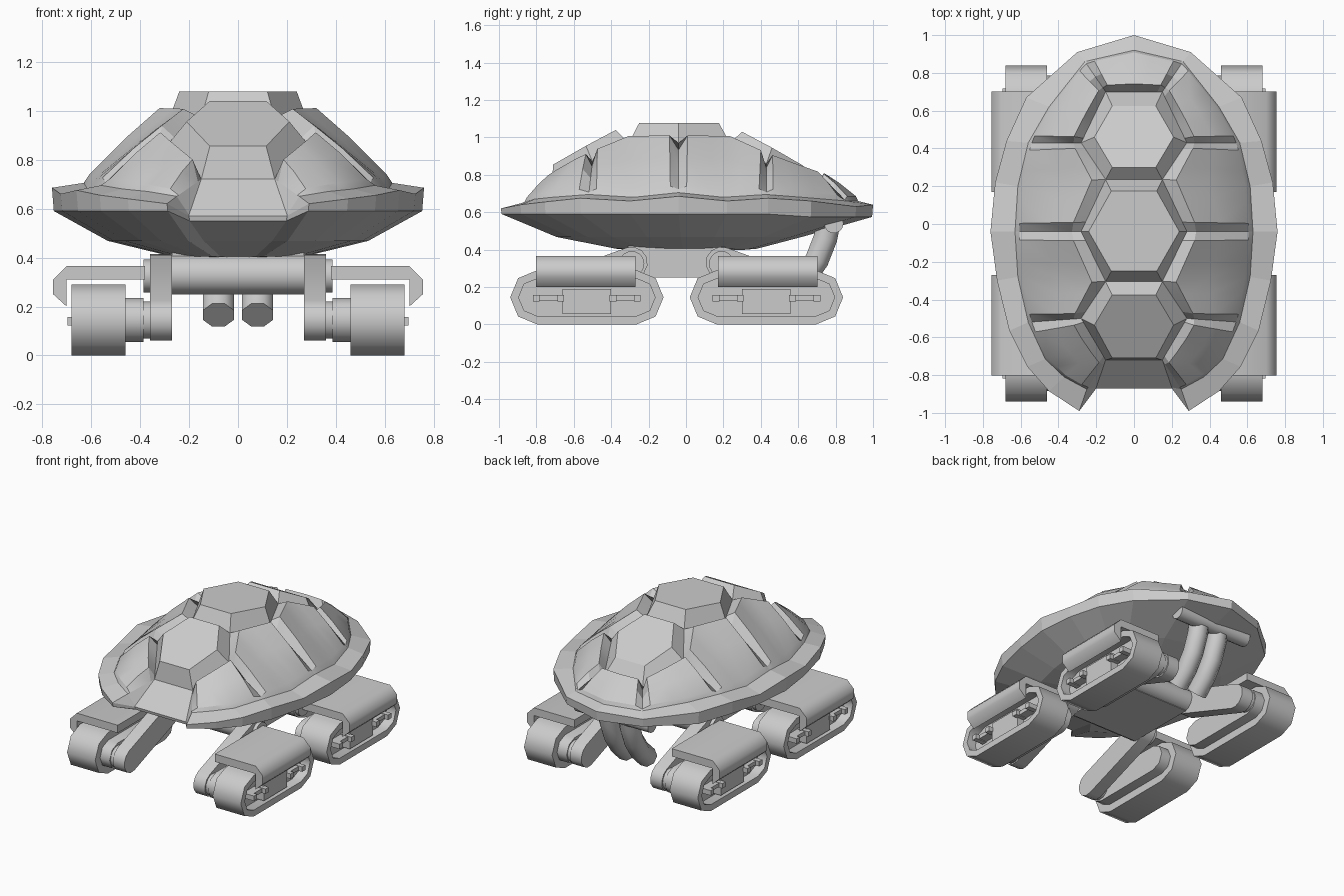
import bpy, bmesh, math
from mathutils import Vector as V

if "Cube" in bpy.data.objects:
    bpy.data.objects.remove(bpy.data.objects["Cube"])


def make(name, verts, faces, mirror=False, smooth=None):
    me = bpy.data.meshes.new(name)
    me.from_pydata([tuple(v) for v in verts], [], faces)
    bm = bmesh.new()
    bm.from_mesh(me)
    bmesh.ops.remove_doubles(bm, verts=bm.verts, dist=0.0005)
    bmesh.ops.recalc_face_normals(bm, faces=bm.faces)
    bm.to_mesh(me)
    bm.free()
    ob = bpy.data.objects.new(name, me)
    bpy.context.collection.objects.link(ob)
    if mirror:
        ob.modifiers.new("mirror", 'MIRROR').merge_threshold = 0.0005
    if smooth:
        bpy.ops.object.select_all(action='DESELECT')
        ob.select_set(True)
        bpy.context.view_layer.objects.active = ob
        bpy.ops.object.shade_smooth_by_angle(angle=math.radians(smooth))
    return ob


def loft(name, rings, caps=True, closed=True, **kw):
    """Join equal-length rings of points with quads."""
    n, verts = len(rings[0]), [p for r in rings for p in r]
    faces = [(k * n + i, k * n + (i + 1) % n, (k + 1) * n + (i + 1) % n, (k + 1) * n + i)
             for k in range(len(rings) - 1) for i in range(n if closed else n - 1)]
    if caps:
        faces += [tuple(range(n)), tuple(range(len(verts) - n, len(verts)))]
    return make(name, verts, faces, **kw)


def along_x(name, prof, x0, x1, **kw):
    return loft(name, [[(x, y, z) for y, z in prof] for x in (x0, x1)], **kw)


def capsule(a, b, r, seg=4):
    """Stadium outline around two (y, z) centres."""
    t = math.atan2(b[1] - a[1], b[0] - a[0])
    return [(c[0] + r * math.cos(start + math.pi * i / seg), c[1] + r * math.sin(start + math.pi * i / seg))
            for c, start in ((b, t - math.pi / 2), (a, t + math.pi / 2)) for i in range(seg + 1)]


def circle(y, z, r, n=20):
    return [(y + r * math.cos(2 * math.pi * i / n), z + r * math.sin(2 * math.pi * i / n)) for i in range(n)]


def rect(y0, y1, z0, z1):
    return [(y0, z0), (y1, z0), (y1, z1), (y0, z1)]


# Shell outline from front centre to back centre: outer edge and foot of the dome
outer = [(0, -.87, .57), (.2, -.87, .57), (.29, -.99, .62), (.45, -.885, .64), (.565, -.755, .655),
         (.66, -.565, .675), (.725, -.3, .66), (.76, -.04, .685), (.735, .22, .66), (.675, .44, .675),
         (.57, .67, .66), (.3, .91, .63), (0, 1, .64)]
inner = [(0, -.865, .575), (.2, -.865, .575), (.25, -.875, .65), (.37, -.81, .67), (.47, -.715, .68),
         (.56, -.52, .695), (.615, -.28, .68), (.63, -.04, .705), (.615, .2, .68), (.56, .43, .695),
         (.45, .62, .68), (.26, .86, .66), (0, .92, .66)]
# Corners of the central hexagon plates (groove bottoms)
spine = [(.15, -.72, .72), (.28, -.5, .87), (.15, -.305, .97), (.28, -.04, .97),
         (.15, .235, .97), (.28, .43, .86), (.15, .7, .74)]

# Rim and hull underneath
bottom = [(x * .99, y * .995, .55 if i < 2 else .59 - .015 * (y > .6)) for i, (x, y, z) in enumerate(outer)]
loft("shell_rim_and_hull", [inner, outer, bottom,
                            [(x * .7, y * (.62 if y > .6 else .7), .468) for x, y, z in outer],
                            [(x * .36, y * .38, .405) for x, y, z in outer],
                            [(0, y * .3, .398) for x, y, z in outer]],
     caps=False, closed=False, mirror=True)


def sample(chain, u):
    t = u * (len(chain) - 1)
    i = min(int(t), len(chain) - 2)
    return V(chain[i]).lerp(V(chain[i + 1]), t - i)


def plate(name, top, bot, mirror=True):
    """Raised shell plate between two chains, sinking into grooves at its edges."""
    us = (0, .09, 1 / 3, .5, 2 / 3, .91, 1)
    rows = []
    for v, d in ((0, 0), (.14, .078), (.5, .057), (.93, .02), (1, 0)):
        row = []
        for u in us:
            p = sample(top, u).lerp(sample(bot, u), v)
            if 0 < u < 1:
                p += V((p.x * .5, p.y * .2, 1)) * d
            row.append(p)
        rows.append(row)
    return loft(name, rows, caps=False, closed=False, mirror=mirror, smooth=25)


plate("side_plate_1", spine[0:2], inner[2:6])
plate("side_plate_2", spine[1:4], inner[5:8])
plate("side_plate_3", spine[3:6], inner[7:10])
plate("side_plate_4", spine[5:7], inner[9:12])
flip = lambda p: (-p[0], p[1], p[2])
plate("rear_plate", [flip(spine[6]), spine[6]], [flip(inner[11]), inner[12], inner[11]], mirror=False)
make("front_plate", [(0, -.72, .72), spine[0], inner[1], inner[0], inner[2]],
     [(0, 1, 2, 3), (1, 4, 2)], mirror=True)


# Hexagon plates along the spine
def hexagon(name, base, top):
    ring = lambda r: r + [flip(p) for p in reversed(r)]
    loft(name, [ring(top), ring(base)])


hexagon("front_hexagon", spine[0:3], [(.115, -.71, .855), (.21, -.535, .955), (.115, -.375, 1.04)])
hexagon("middle_hexagon", spine[2:5], [(.12, -.25, 1.078), (.24, -.04, 1.078), (.12, .175, 1.078)])
hexagon("rear_hexagon", spine[4:7], [(.115, .3, 1.03), (.21, .46, .945), (.115, .625, .85)])

# Belly block
along_x("belly", rect(-.31, .21, .25, .42), -.27, .27)

# Four running units, front (s=-1) and rear (s=1), mirrored left to right
for s, tag in ((-1, "front"), (1, "rear")):
    Y = lambda y: -.05 + s * y
    c0, c1 = (Y(.48) - .265, .145), (Y(.48) + .265, .145)
    along_x(tag + "_axle_housing", circle(Y(.24), .33, .08), -.27, .27, smooth=40)
    along_x(tag + "_axle", circle(Y(.24), .325, .067), -.385, .385, smooth=40)
    along_x(tag + "_arm", capsule((Y(.24), .33), (Y(.75), .145), .085, 6), .27, .36, mirror=True, smooth=35)
    along_x(tag + "_arm_pin", circle(Y(.75), .145, .075, 16), .35, .42, mirror=True, smooth=40)
    along_x(tag + "_inner_frame", capsule(c0, c1, .09), .385, .47, mirror=True, smooth=50)
    # Track belt with a recessed face
    big, small = capsule(c0, c1, .145), capsule(c0, c1, .1)
    at = lambda p, x: [(x, y, z) for y, z in p]
    loft(tag + "_track", [at(big, .46), at(big, .68), at(small, .68), at(small, .61)], mirror=True, smooth=50)
    along_x(tag + "_track_block", rect(Y(.48) - .13, Y(.48) + .13, .055, .19), .6, .665, mirror=True)
    for e in (-1, 1):
        yc = Y(.48) + e * .2
        along_x(tag + "_track_bar", rect(yc - .08, yc + .08, .128, .155), .6, .67, mirror=True)
        for d in (-.06, .07):
            along_x(tag + "_track_pin", rect(yc + e * d - .018, yc + e * d + .018, .123, .158),
                    .6, .697, mirror=True)
    # Fender over the track
    prof = [(.38, .31), (.38, .365), (.7, .365), (.755, .31), (.755, .25), (.7, .2), (.7, .31)]
    loft(tag + "_fender", [[(x, Y(y), z) for x, z in prof] for y in (.22, .752)], mirror=True, smooth=50)

# Twin tail pipes and their cross bar
path = [V((.08, y, z)) for y, z in ((.765, .56), (.745, .46), (.7, .345), (.635, .25), (.545, .165))]
rings = []
for i, p in enumerate(path):
    t = (path[min(i + 1, 4)] - path[max(i - 1, 0)]).normalized()
    n = V((1, 0, 0)).cross(t)
    rings.append([p + .069 * (V((1, 0, 0)) * math.cos(a) + n * math.sin(a))
                  for a in (2 * math.pi * (k + .5) / 8 for k in range(8))])
loft("tail_pipe", rings, mirror=True, smooth=50)
along_x("tail_bar", circle(.79, .54, .052, 14), -.29, .29, smooth=40)
